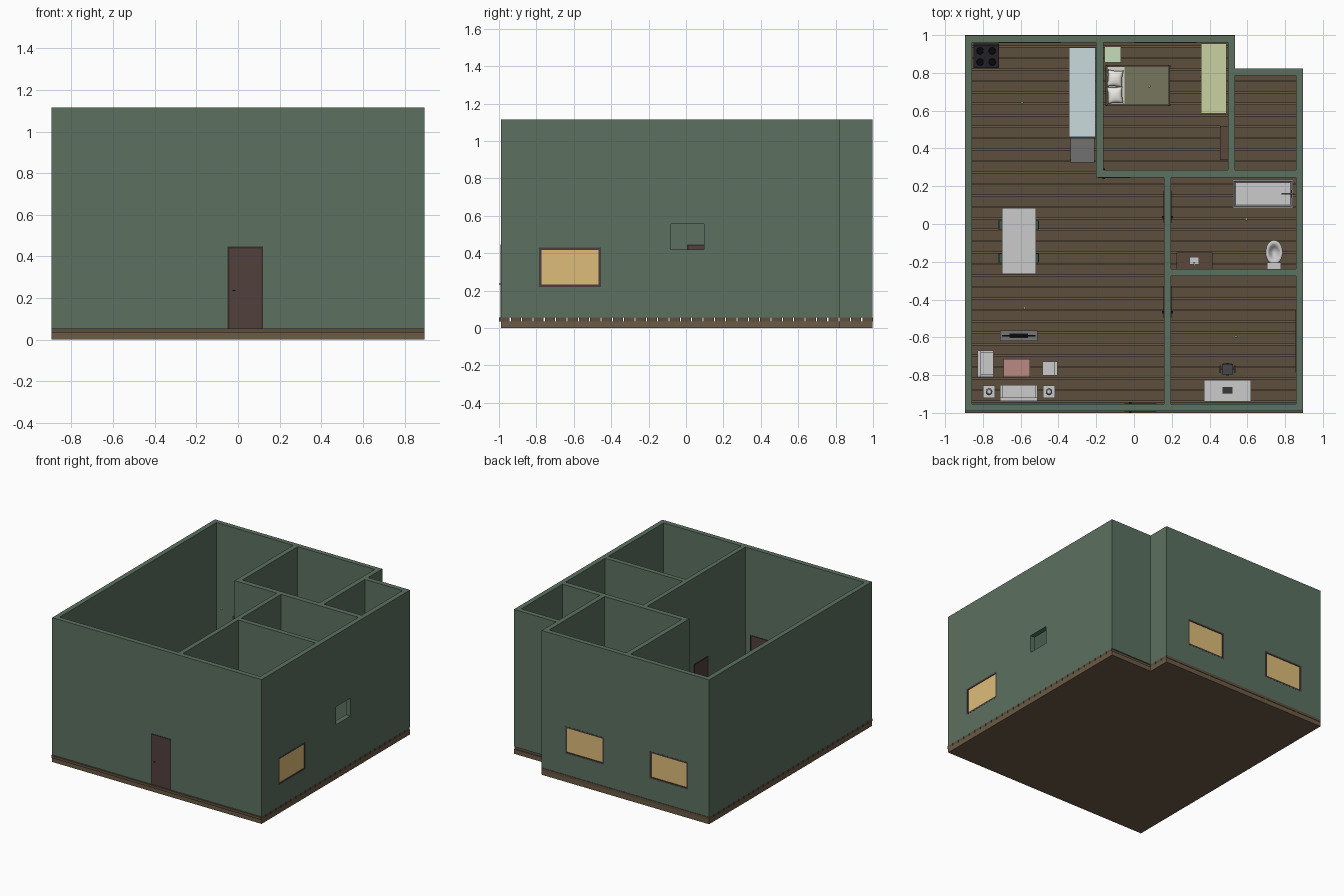
import bpy, bmesh, math
from mathutils import Matrix, Vector

if "Cube" in bpy.data.objects:
    bpy.data.objects.remove(bpy.data.objects["Cube"])

F, TOP = 0.055, 1.115          # floor level, wall top
mats = {}

def mat(hexcol):
    if hexcol not in mats:
        m = bpy.data.materials.new("paint_" + hexcol)
        c = [int(hexcol[i:i + 2], 16) / 255 for i in (0, 2, 4)]
        m.diffuse_color = [v ** 2.2 for v in c] + [1]
        m.use_nodes = True
        m.node_tree.nodes["Principled BSDF"].inputs["Base Color"].default_value = m.diffuse_color
        mats[hexcol] = m
    return mats[hexcol]

def finish(name, bm, color, M=None):
    if M:
        bm.transform(M)
    bmesh.ops.recalc_face_normals(bm, faces=bm.faces[:])
    me = bpy.data.meshes.new(name)
    bm.to_mesh(me)
    bm.free()
    ob = bpy.data.objects.new(name, me)
    bpy.context.collection.objects.link(ob)
    if color:
        me.materials.append(mat(color))
    return ob

def at(x, y, deg=0, z=F):
    return Matrix.Translation((x, y, z)) @ Matrix.Rotation(math.radians(deg), 4, 'Z')

def part(name, boxes=(), color=None, M=None, cyls=(), balls=()):
    """boxes: x0,x1,y0,y1,z0,z1   cyls: x,y,z0,z1,r0,r1   balls: x,y,z,r"""
    bm = bmesh.new()
    for x0, x1, y0, y1, z0, z1 in boxes:
        S = Matrix.Translation(((x0 + x1) / 2, (y0 + y1) / 2, (z0 + z1) / 2)) \
            @ Matrix.Diagonal((x1 - x0, y1 - y0, z1 - z0, 1))
        bmesh.ops.create_cube(bm, size=1, matrix=S)
    for x, y, z0, z1, r0, r1 in cyls:
        bmesh.ops.create_cone(bm, cap_ends=True, segments=16, radius1=r0, radius2=r1,
                              depth=z1 - z0, matrix=Matrix.Translation((x, y, (z0 + z1) / 2)))
    for x, y, z, r in balls:
        bmesh.ops.create_uvsphere(bm, u_segments=12, v_segments=8, radius=r,
                                  matrix=Matrix.Translation((x, y, z)))
    return finish(name, bm, color, M)

def legs(w, d, h, t):
    return [(sx * (w - t) - t, sx * (w - t) + t, sy * (d - t) - t, sy * (d - t) + t, 0, h)
            for sx in (-1, 1) for sy in (-1, 1)]

# Floor: slab with planks on top, both following the corner notch
part("floor_slab", [(-.895, .895, -.99, .823, 0, .035), (-.895, .535, .823, .997, 0, .035)], "6B5B47")
n = 33
planks = []
for i in range(n):
    y0 = -1 + i * 2 / n
    planks.append((-.895, .895 if y0 < .79 else .535, y0 if i == 0 else y0 + .003,
                   y0 + 2 / n - (.003 if i < n - 1 else 0), .035, F))
part("floor_planks", planks, "5E5040")

# Walls, with openings cut in the right and back ones
GREEN = "5C7060"
def wall(name, x0, x1, y0, y1, holes=()):
    ob = part(name, [(x0, x1, y0, y1, F, TOP)], GREEN)
    if holes:
        cut = part(name + "_cutter", holes)
        cut.hide_render = True
        cut.display_type = 'WIRE'
        b = ob.modifiers.new("openings", 'BOOLEAN')
        b.operation, b.object, b.solver = 'DIFFERENCE', cut, 'EXACT'

wall("left_wall", -.895, -.857, -.99, .997)
wall("front_wall", -.857, .895, -.99, -.952)
wall("right_wall", .857, .895, -.952, .823,
     [(.8, .95, -.785, -.455, .22, .43), (.8, .95, -.08, .095, .42, .557)])
wall("notch_wall", .535, .857, .785, .823)
wall("notch_side_wall", .497, .535, .285, .997)
wall("back_wall", -.857, .497, .96, .997,
     [(-.715, -.39, .9, 1.05, .22, .43), (.004, .329, .9, 1.05, .22, .43)])
wall("bedroom_left_wall", -.2, -.162, .285, .96)
wall("bedroom_front_wall", -.2, .857, .245, .285)
wall("middle_wall", .16, .195, -.952, .245)
wall("bathroom_wall", .195, .857, -.275, -.238)

# Windows
def window(x, y, deg):
    M, w, t = at(x, y, deg, 0), .165, .012
    part("window_frame", [(-w, w, -.02, .02, .22, .22 + t), (-w, w, -.02, .02, .43 - t, .43),
                          (-w, t - w, -.02, .02, .22, .43), (w - t, w, -.02, .02, .22, .43)], "4A4040", M)
    part("window_glass", [(t - w, w - t, -.015, .015, .22 + t, .43 - t)], "DDBB78", M)
window(.876, -.62, 90)
window(-.552, .978, 180)
window(.167, .978, 180)

# Doors: frame, leaf, knobs on both sides
def door(name, x, y, deg):
    M, w = at(x, y, deg), .085
    part(name + "_frame", [(-w, .008 - w, -.021, .021, 0, .392), (w - .008, w, -.021, .021, 0, .392),
                           (-w, w, -.021, .021, .384, .392)], "3A3030", M)
    part(name + "_leaf", [(.008 - w, w - .008, -.0205, .0205, 0, .384)], "52423F", M)
    part(name + "_knobs", [(-.062, -.048, s * .025 - .003, s * .025 + .003, .178, .184) for s in (-1, 1)], "222222", M)
door("front_door", .035, -.971, 0)
door("office_door", .1775, -.412, 90)
door("bathroom_door", .1775, .09, 90)
door("bedroom_door", -.105, .265, 0)

# Ceiling bulbs
for x, y in ((-.593, .645), (-.58, -.445), (.08, .73), (.594, .026), (.54, -.597)):
    part("light_bulb", balls=[(x, y, .638, .007)], color="E0E0D8")

# Kitchen
part("stove", [(-.85, -.715, .825, .955, F, .225), (-.85, -.715, .945, .955, .225, .24)], "26262C")
part("stove_burners", cyls=[(-.7825 + sx * .032, .887 + sy * .03, .225, .229, .019, .017)
                            for sx in (-1, 1) for sy in (-1, 1)], color="111114")
part("kitchen_counter", [(-.34, -.205, .46, .935, F + .015, .215), (-.345, -.205, .46, .935, .215, .225)], "C8DADC")
part("counter_handles", [(-.345, -.34, .5 + i * .118, .54 + i * .118, .195, .2) for i in range(4)], "808080")
part("fridge", [(-.335, -.21, .325, .455, F, .35), (-.34, -.335, .34, .345, .15, .3)], "707070")

# Dining table and chairs
M = at(-.61, -.09)
part("dining_table", [(-.09, .09, -.175, .175, .135, .147)] + legs(.085, .17, .135, .006), None, M)

def chair(name, M, color, w=.024):
    part(name, legs(w, w, .08, .003) + [(-w, w, -w, w, .08, .087), (-w, w, w - .005, w, .12, .16),
         (-w, -w + .006, w - .005, w, .08, .16), (w - .006, w, w - .005, w, .08, .16)], color, M)
for y in (-.005, -.18):
    chair("dining_chair", at(-.694, y, 90), "405A4C")
    chair("dining_chair", at(-.526, y, -90), "405A4C")

# Living room: sofas, low table, side tables with lamps, screen on stand
def sofa(name, x, y, deg, w, d, arms=True):
    b = [(-w, w, -d, d, .015, .07), (-w, w, d - .018, d, .07, .14)]
    if arms:
        b += [(-w, -w + .014, -d, d, .07, .095), (w - .014, w, -d, d, .07, .095)]
    part(name, b + legs(w, d, .015, .006), None, at(x, y, deg))
sofa("sofa", -.61, -.895, 180, .1, .042)
sofa("loveseat", -.787, -.74, 90, .07, .042)
sofa("armchair", -.445, -.765, -90, .036, .04, False)
part("coffee_table", [(-.07, .07, -.048, .048, .065, .075)] + legs(.068, .046, .065, .005), "B88A80", at(-.62, -.762))
for x in (-.767, -.45):
    M = at(x, -.888)
    part("side_table", [(-.032, .032, -.032, .032, .08, .088)] + legs(.03, .03, .08, .004), None, M)
    part("table_lamp", cyls=[(0, 0, .088, .092, .012, .012), (0, 0, .092, .125, .003, .003),
                             (0, 0, .115, .145, .017, .011)], M=M)
M = at(-.61, -.592)
part("screen_stand", [(-.1, .1, -.027, .027, 0, .08)], "757575", M)
part("screen", [(-.088, .088, -.004, .004, .09, .185), (-.05, .05, -.012, .012, .08, .084),
                (-.012, .012, -.004, .004, .08, .1)], "18181A", M)

# Bedroom
M = at(.02, .733)
part("bed_frame", [(-.17, .17, -.105, .105, .035, .05), (-.17, -.16, -.105, .105, 0, .15),
                   (.162, .17, -.105, .105, .03, .075)] + legs(.172, .109, .09, .005), "4E463C", M)
part("mattress", [(-.16, .162, -.1, .1, .05, .085)], "D8D6CC", M)
part("blanket", [(-.07, .165, -.104, .104, .045, .089)], "77755F", M)
def pillow(x, y, deg):
    bm = bmesh.new()
    bmesh.ops.create_grid(bm, x_segments=10, y_segments=10, size=1)
    for v in bm.verts:
        u, w = v.co.x, v.co.y
        v.co = Vector((.041 * u * (.9 + .1 * w * w), .045 * w * (.9 + .1 * u * u),
                       .018 * math.sqrt(max(0, (1 - u * u) * (1 - w * w)))))
    low = bmesh.ops.duplicate(bm, geom=bm.faces[:])["geom"]
    for v in low:
        if isinstance(v, bmesh.types.BMVert):
            v.co.z *= -1
    bmesh.ops.remove_doubles(bm, verts=bm.verts[:], dist=1e-5)
    ob = finish("pillow", bm, "ECEAE2", at(x, y, deg, F + .1))
    ob.data.shade_smooth()
pillow(-.1, .77, -4)
pillow(-.1, .682, 3)
part("nightstand", [(-.155, -.07, .855, .94, F, .155)], "C6DCB8")
part("wardrobe", [(.355, .49, .585, .955, F, .4)], "C8D0A0")
part("wardrobe_handles", [(.35, .355, y, y + .005, .2, .26) for y in (.755, .775)], "707060")
part("bookcase", [(.455, .497, .34, .52, F, .07), (.455, .497, .34, .52, .27, .28), (.487, .497, .34, .52, F, .28),
                  (.455, .497, .34, .348, F, .28), (.455, .497, .512, .52, F, .28),
                  (.455, .497, .34, .52, .16, .168)], "5A4A3C")

# Bathroom: tub with sunken basin
bm = bmesh.new()
bmesh.ops.create_cube(bm, size=1, matrix=Matrix.Translation((.683, .16, F + .055)) @ Matrix.Diagonal((.32, .15, .11, 1)))
top = max(bm.faces, key=lambda f: f.calc_center_median().z)
bmesh.ops.inset_region(bm, faces=[top], thickness=.01)
bmesh.ops.inset_region(bm, faces=[top], thickness=.012, depth=-.08)
finish("bathtub", bm, None)
part("tub_tap", [(.78, .845, .157, .163, .185, .191), (.83, .836, .14, .18, .18, .186), (.838, .846, .155, .165, .16, .195)], "606060")

# Toilet: lathed oval bowl plus rear block and lid
def lathe(name, profile, M, color=None):
    bm = bmesh.new()
    vs = [bm.verts.new((r, 0, z)) for r, z in profile]
    es = [bm.edges.new(p) for p in zip(vs, vs[1:])]
    bmesh.ops.spin(bm, geom=vs + es, cent=(0, 0, 0), axis=(0, 0, 1), angle=math.tau, steps=24)
    bmesh.ops.remove_doubles(bm, verts=bm.verts[:], dist=1e-5)
    ob = finish(name, bm, color, M)
    ob.data.shade_smooth()
lathe("toilet_bowl", [(0, 0), (.025, 0), (.022, .03), (.04, .065), (.046, .08), (.042, .085),
                      (.028, .082), (.02, .05), (0, .04)], at(.742, -.15) @ Matrix.Diagonal((1, 1.4, 1, 1)))
part("toilet_tank", [(.705, .779, -.237, -.205, F + .04, F + .15)])

part("vanity", [(.225, .415, -.237, -.15, F, .215)], "5A4A3C")
part("vanity_basin", [(.295, .345, -.215, -.175, .215, .225), (.316, .324, -.225, -.215, .215, .245),
                      (.316, .324, -.225, -.2, .24, .245)])

# Office: desk, laptop, swivel chair
M = at(.495, -.883)
part("desk", [(-.125, .125, -.058, .058, .135, .147), (-.125, -.115, -.055, .055, 0, .135),
              (.115, .125, -.055, .055, 0, .135), (-.115, .115, -.055, -.048, .05, .135)], None, M)
part("laptop", [(-.026, .026, -.013, .02, .147, .151), (-.026, .026, -.018, -.014, .147, .185)], "3A3A3A", M)
M = at(.495, -.77)
part("office_chair", [(-.028, .028, -.028, .028, .085, .095), (-.025, .025, .024, .032, .1, .18),
                      (-.042, -.034, -.02, .02, .115, .121), (.034, .042, -.02, .02, .115, .121),
                      (-.04, .04, -.004, .004, .08, .086), (-.04, -.036, -.004, .004, .08, .118),
                      (.036, .04, -.004, .004, .08, .118), (-.035, .035, -.004, .004, .006, .014),
                      (-.004, .004, -.035, .035, .006, .014)],
     "48484A", M, cyls=[(0, 0, .01, .086, .006, .006)])
